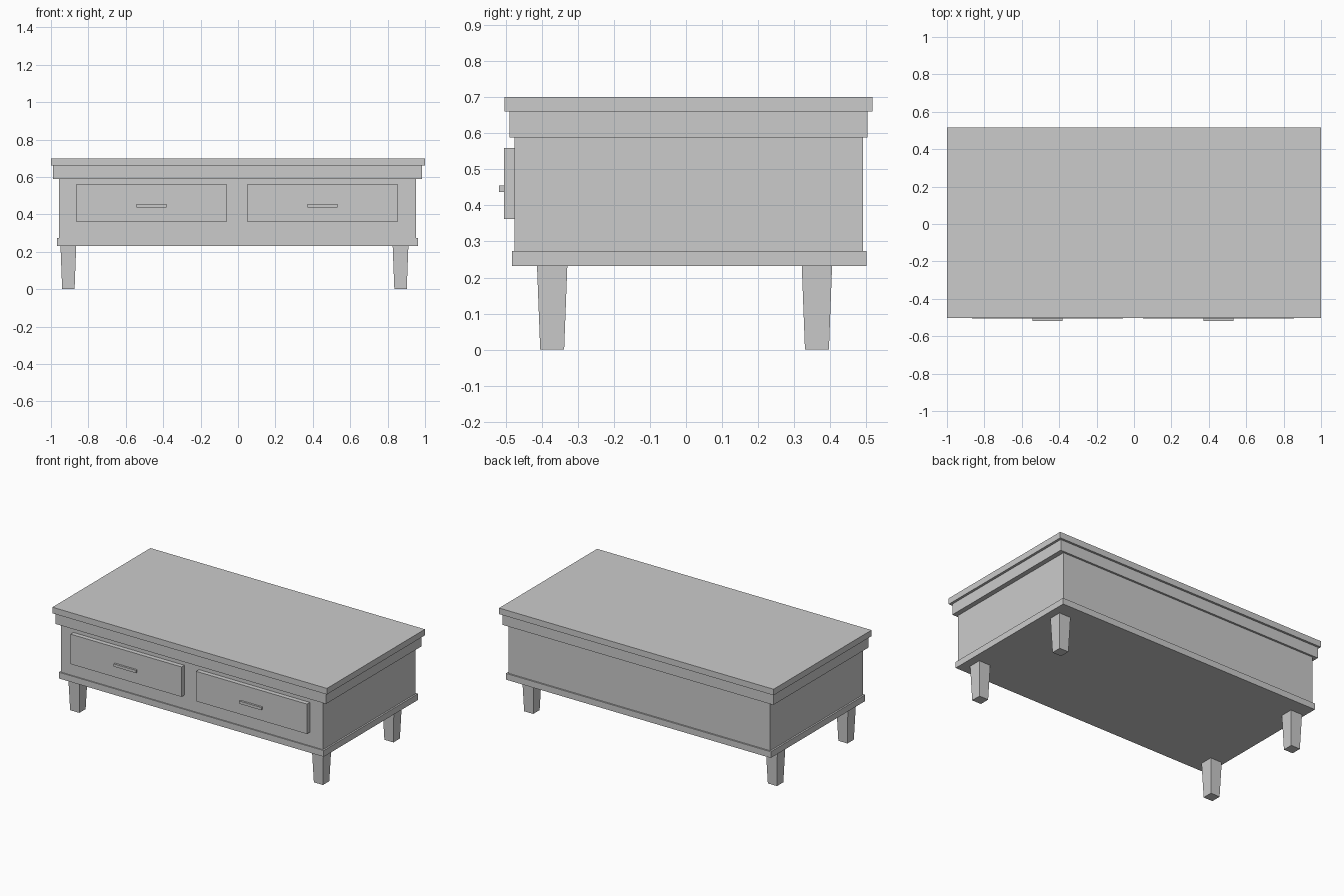
import bpy
import bmesh

cube = bpy.data.objects.get("Cube")
if cube:
    bpy.data.objects.remove(cube, do_unlink=True)

grey = bpy.data.materials.new("plain_grey")
grey.use_nodes = True
colour = (0.6, 0.6, 0.6, 1)
grey.diffuse_color = colour
grey.node_tree.nodes["Principled BSDF"].inputs["Base Color"].default_value = colour


def block(name, x, y, z, taper=1.0):
    """Box between the given ranges; taper scales its lower end."""
    bm = bmesh.new()
    bmesh.ops.create_cube(bm, size=1)
    for v in bm.verts:
        s = taper if v.co.z < 0 else 1
        v.co.x *= s * (x[1] - x[0])
        v.co.y *= s * (y[1] - y[0])
        v.co.z *= z[1] - z[0]
    mesh = bpy.data.meshes.new(name)
    bm.to_mesh(mesh)
    bm.free()
    mesh.materials.append(grey)
    obj = bpy.data.objects.new(name, mesh)
    obj.location = [sum(r) / 2 for r in (x, y, z)]
    bpy.context.collection.objects.link(obj)
    return obj


# Stacked case, from the plinth up to the table top
block("base_plinth", (-0.968, 0.963), (-0.483, 0.5), (0.232, 0.273))
block("case_body", (-0.957, 0.952), (-0.475, 0.49), (0.273, 0.588))
block("top_moulding", (-0.989, 0.984), (-0.489, 0.503), (0.588, 0.66))
block("table_top", (-1, 1), (-0.503, 0.517), (0.66, 0.7))

# Drawer fronts with bar handles
for side, cx in (("right", -0.462), ("left", 0.452)):
    block(side + "_drawer", (cx - 0.404, cx + 0.404), (-0.505, -0.475), (0.362, 0.559))
    block(side + "_handle", (cx - 0.081, cx + 0.081), (-0.518, -0.505), (0.437, 0.455))

# Tapered square legs
for side, cx in (("right", -0.907), ("left", 0.869)):
    for end, cy in (("front", -0.371), ("back", 0.363)):
        block(f"{end}_{side}_leg", (cx - 0.042, cx + 0.042),
              (cy - 0.042, cy + 0.042), (0, 0.232), taper=0.79)
